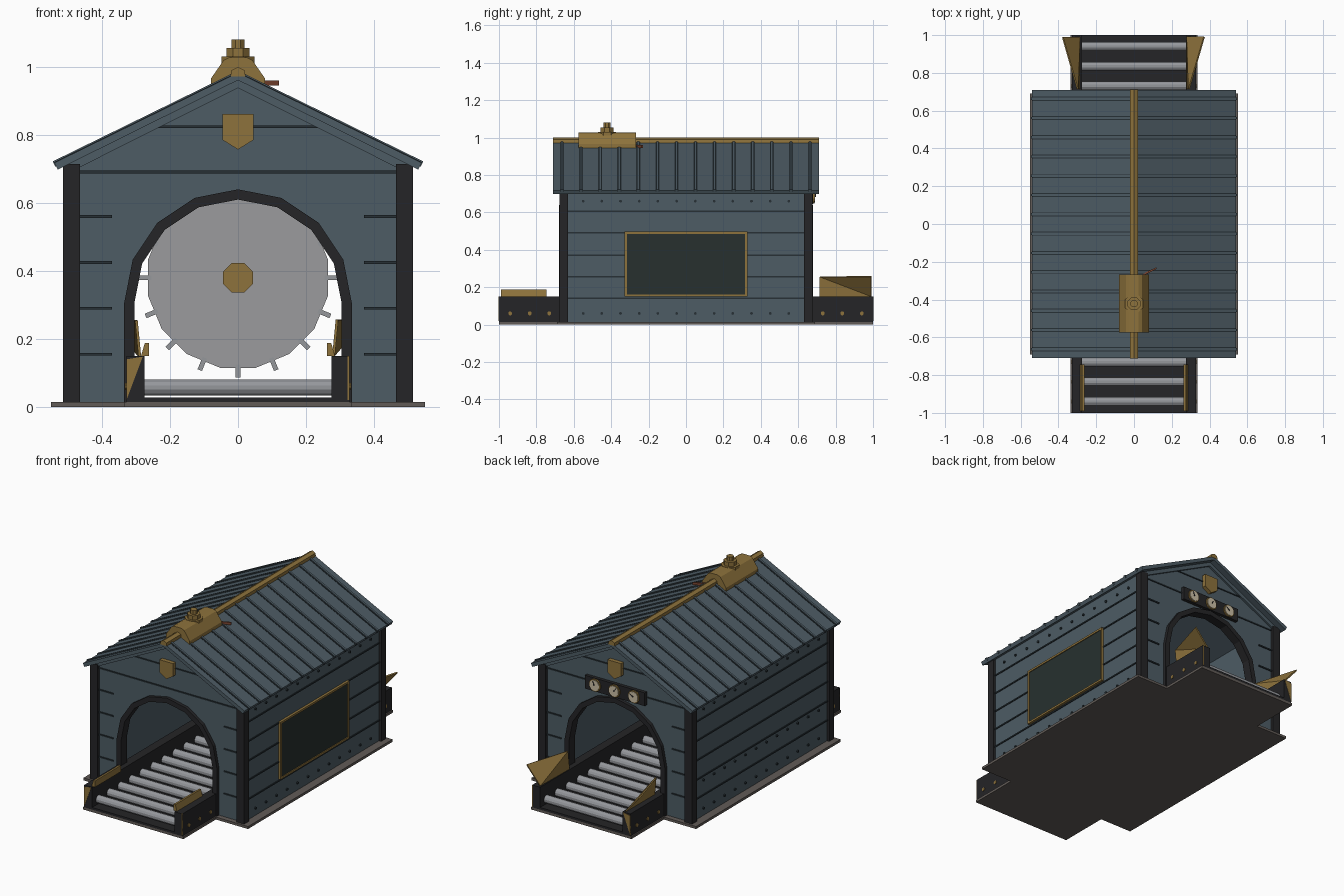
import bpy, bmesh
from math import sin, cos, pi, radians

if "Cube" in bpy.data.objects:
    bpy.data.objects.remove(bpy.data.objects["Cube"])

def material(name, r, g, b, a=1):
    m = bpy.data.materials.new(name)
    m.diffuse_color = (r, g, b, a)
    m.use_nodes = True
    m.node_tree.nodes["Principled BSDF"].inputs["Base Color"].default_value = m.diffuse_color
    return m

SLATE = material("slate_paint", .075, .107, .13)
SEAM = material("seam_dark", .02, .03, .036)
IRON = material("black_iron", .018, .018, .02)
BRASS = material("brass", .27, .17, .045)
STEEL = material("steel", .3, .31, .33)
BLADE = material("blade_steel", .33, .33, .34)
STONE = material("base_stone", .12, .105, .095)
GLASS = material("dark_glass", .02, .03, .028)
CREAM = material("dial_cream", .6, .52, .38)
RED = material("lever_red", .2, .06, .03)

AX = {'x': lambda u, v, w: (w, u, v), 'y': lambda u, v, w: (u, w, v), 'z': lambda u, v, w: (u, v, w)}

class Part:
    """One object gathered from several extruded profiles."""
    def __init__(self, name, mat):
        self.name, self.mat, self.bm = name, mat, bmesh.new()

    def prism(self, pts, lo, hi, axis='y'):
        f = AX[axis]
        a = [self.bm.verts.new(f(u, v, lo)) for u, v in pts]
        b = [self.bm.verts.new(f(u, v, hi)) for u, v in pts]
        self.bm.faces.new(a[::-1])
        self.bm.faces.new(b)
        n = len(pts)
        for i in range(n):
            self.bm.faces.new((a[i], a[(i + 1) % n], b[(i + 1) % n], b[i]))
        return self

    def box(self, x0, x1, y0, y1, z0, z1):
        return self.prism([(x0, y0), (x1, y0), (x1, y1), (x0, y1)], z0, z1, 'z')

    def cyl(self, u, v, r, n, lo, hi, axis):
        return self.prism(ring(u, v, r, n), lo, hi, axis)

    def done(self):
        bmesh.ops.recalc_face_normals(self.bm, faces=self.bm.faces)
        me = bpy.data.meshes.new(self.name)
        self.bm.to_mesh(me)
        self.bm.free()
        me.materials.append(self.mat)
        ob = bpy.data.objects.new(self.name, me)
        bpy.context.collection.objects.link(ob)
        return ob

def ring(u, v, r, n):
    return [(u + r * cos(2 * pi * (i + .5) / n), v + r * sin(2 * pi * (i + .5) / n)) for i in range(n)]

def arch(r, z=.305, foot=.015):
    arc = [(r * cos(pi * i / 8), z + r * sin(pi * i / 8)) for i in range(9)]
    return [(r, foot)] + arc + [(-r, foot)]

def chevron(top, x, low, t):
    return [(0, top), (x, low), (x - t * .5, low - t), (0, top - t * 1.1), (-x + t * .5, low - t), (-x, low)]

# base slabs
Part("base_slab", STONE).box(-.55, .55, -.69, .69, 0, .015).done()
Part("conveyor_slab", STONE).box(-.335, .335, -1, 1, 0, .015).done()

# walls with arched openings
p = Part("end_walls", SLATE)
profile = arch(.32) + [(-.5, .015), (-.5, .715), (0, .965), (.5, .715), (.5, .015)]
for s in (-1, 1):
    p.prism(profile, s * .635, s * .66)
p.done()
p = Part("side_walls", SLATE)
for s in (-1, 1):
    p.prism([(s * .475, .015), (s * .5, .015), (s * .5, .715), (s * .475, .725)], -.64, .64)
p.done()
p = Part("arch_frames", IRON)
for s in (-1, 1):
    p.prism(arch(.335) + arch(.305)[::-1], s * .625, s * .68)
p.done()
p = Part("corner_posts", IRON)
for s in (-1, 1):
    for t in (-1, 1):
        p.box(s * .465, s * .515, t * .632, t * .677, .015, .715)
p.done()

# plank seams on all sides
p = Part("plank_seams", SEAM)
for t in (-1, 1):
    for z in (.155, .29, .425, .56):
        for s in (-1, 1):
            p.box(s * .37, s * .465, t * .655, t * .666, z - .004, z + .004)
    p.box(-.465, .465, t * .655, t * .665, .687, .695)
    p.box(-.27, .27, t * .655, t * .665, .821, .828)
for s in (-1, 1):
    for z in (.14, .255, .372, .49, .607):
        p.box(s * .495, s * .505, -.632, .632, z - .004, z + .004)
p.done()
p = Part("wall_rivets", SEAM)
for s, rows in ((-1, (.06, .23, .66)), (1, (.06, .66))):
    for z in rows:
        for i in range(12):
            p.cyl(-.55 + .1 * i, z, .008, 6, s * .495, s * .507, 'x')
p.done()

# roof
Part("roof", SLATE).prism(chevron(.983, .54, .718, .02), -.71, .71).done()
p = Part("roof_battens", SLATE)
for i in range(14):
    y = -.663 + .102 * i
    p.prism(chevron(.989, .545, .722, .015), y - .006, y + .006)
p.done()
p = Part("roof_batten_shadows", SEAM)
for i in range(14):
    y = -.663 + .102 * i
    p.prism(chevron(.985, .541, .72, .012), y - .011, y + .011)
p.done()
p = Part("gable_trim", SLATE)
for t in (-1, 1):
    p.prism(chevron(.962, .5, .715, .022), t * .655, t * .672)
p.done()
Part("ridge_cap", BRASS).prism([(-.022, .972), (.022, .972), (.02, .99), (0, 1.0), (-.02, .99)], -.712, .712).done()

# ridge vent with stacked octagonal cap
p = Part("ridge_vent", BRASS)
p.prism([(-.08, .942), (.08, .942), (.08, .965), (.042, 1.02), (.025, 1.028), (-.025, 1.028), (-.042, 1.02), (-.08, .965)], -.575, -.268)
for r, a, b in ((.052, 1.0, 1.03), (.037, 1.03, 1.055), (.02, 1.055, 1.08)):
    p.cyl(0, -.422, r, 8, a, b, 'z')
p.done()
Part("vent_lever", RED).prism([(.05, -.272), (.12, -.238), (.118, -.23), (.048, -.262)], .945, .96, 'z').done()

# side window
p = Part("window_frame", BRASS)
for z in (.15, .485):
    p.box(.495, .515, -.328, .328, z, z + .012)
for y in (-.328, .316):
    p.box(.495, .515, y, y + .012, .15, .497)
p.done()
Part("window_pane", GLASS).box(.495, .51, -.32, .32, .155, .49).done()

# plain shield plaques on both gables
p = Part("shield_plaques", BRASS)
for t in (-1, 1):
    p.prism([(-.045, .862), (.045, .862), (.045, .785), (0, .757), (-.045, .785)], t * .655, t * .685)
p.done()

# gauge panel on the back wall
Part("gauge_panel", IRON).box(-.2, .2, .655, .68, .645, .725).done()
rims, dials, hands = Part("gauge_rims", BRASS), Part("gauge_dials", CREAM), Part("gauge_needles", IRON)
for x, a in ((-.13, .6), (0, 2.2), (.13, 1.2)):
    rims.cyl(x, .685, .038, 12, .675, .688, 'y')
    dials.cyl(x, .685, .032, 12, .68, .691, 'y')
    c, s = cos(a), sin(a)
    hands.prism([(x - .004 * s, .685 + .004 * c), (x + .004 * s, .685 - .004 * c), (x + .028 * c, .685 + .028 * s)], .69, .694)
for q in (rims, dials, hands):
    q.done()

# saw blade, teeth and hub
Part("saw_blade", BLADE).cyl(0, .38, .27, 16, -.008, .008, 'y').done()
p = Part("saw_teeth", STEEL)
for i in range(16):
    c, s = cos(pi * i / 8), sin(pi * i / 8)
    p.prism([(r * c - w * s, .38 + r * s + w * c) for r, w in ((.255, -.007), (.294, -.007), (.294, .007), (.255, .007))], -.012, .012)
p.done()
Part("saw_hub", BRASS).cyl(0, .38, .047, 8, -.03, .03, 'y').done()

# roller conveyor
Part("conveyor_bed", IRON).box(-.28, .28, -1, 1, .015, .028).done()
rails, bolts, rollers = Part("conveyor_rails", IRON), Part("rail_bolts", BRASS), Part("rollers", STEEL)
for s in (-1, 1):
    rails.box(s * .275, s * .328, -1, 1, .015, .15)
for i in range(19):
    y = -.94 + 1.88 * i / 18
    rollers.cyl(y, .057, .024, 12, -.275, .275, 'x')
    if abs(y) > .7:
        for s in (-1, 1):
            bolts.cyl(y, .06, .011, 8, s * .32, s * .332, 'x')
for q in (rails, bolts, rollers):
    q.done()
p = Part("rail_end_stripes", BRASS)
for t in (-1, 1):
    p.prism([(-.328, .14), (-.328, .02), (-.28, .148)], t * .995, t * 1.0015)
    p.prism([(.322, .15), (.328, .15), (.328, .02), (.322, .02)], t * .995, t * 1.0015)
p.done()

# low front guides and flared back guides
p = Part("front_guides", BRASS)
for s in (-1, 1):
    p.prism([(s * .262, .15), (s * .285, .15), (s * .274, .188), (s * .262, .188)], -.99, -.745)
p.done()
bm = bmesh.new()
for s in (-1, 1):
    v = [bm.verts.new((s * x, y, z)) for x, y, z in
         ((.285, .715, .15), (.285, .99, .15), (.375, .99, .255), (.295, .715, .255))]
    bm.faces.new((v[0], v[1], v[3]))
    bm.faces.new((v[1], v[2], v[3]))
me = bpy.data.meshes.new("back_guides")
bm.to_mesh(me)
bm.free()
me.materials.append(BRASS)
guides = bpy.data.objects.new("back_guides", me)
bpy.context.collection.objects.link(guides)
guides.modifiers.new("thickness", 'SOLIDIFY').thickness = .008
